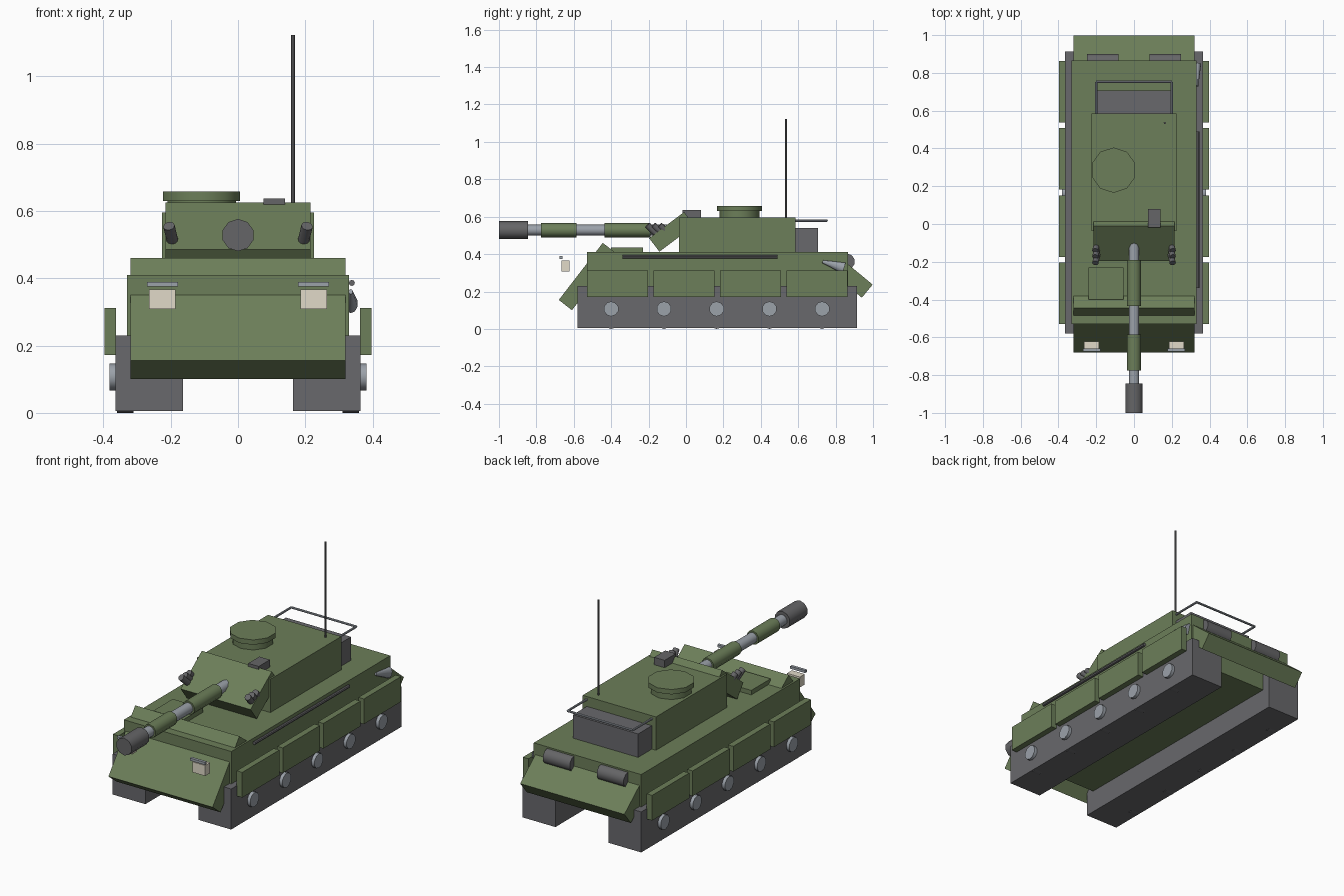
import bpy, bmesh, math
from mathutils import Vector

if "Cube" in bpy.data.objects:
    bpy.data.objects.remove(bpy.data.objects["Cube"])


def material(name, r, g, b):
    m = bpy.data.materials.new(name)
    m.diffuse_color = (r, g, b, 1)
    m.use_nodes = True
    m.node_tree.nodes["Principled BSDF"].inputs["Base Color"].default_value = m.diffuse_color
    return m


GREEN = material("olive_green", 0.15, 0.21, 0.10)
DARK = material("dark_grey", 0.13, 0.13, 0.135)
TRACK = material("track_grey", 0.14, 0.14, 0.15)
STEEL = material("steel", 0.33, 0.36, 0.40)
CREAM = material("lamp_cream", 0.75, 0.70, 0.58)


def finish(name, bm, mat, smooth=False):
    bmesh.ops.recalc_face_normals(bm, faces=bm.faces[:])
    me = bpy.data.meshes.new(name)
    bm.to_mesh(me)
    bm.free()
    ob = bpy.data.objects.new(name, me)
    bpy.context.collection.objects.link(ob)
    me.materials.append(mat)
    if smooth:
        bpy.ops.object.select_all(action='DESELECT')
        bpy.context.view_layer.objects.active = ob
        ob.select_set(True)
        bpy.ops.object.shade_smooth_by_angle(angle=math.radians(40))
    return ob


def slab(name, profile, x0, x1, mat):
    """Side profile of (y, z) points extruded along x."""
    bm = bmesh.new()
    face = bm.faces.new([bm.verts.new((x0, y, z)) for y, z in profile])
    out = bmesh.ops.extrude_face_region(bm, geom=[face])
    moved = [v for v in out["geom"] if isinstance(v, bmesh.types.BMVert)]
    bmesh.ops.translate(bm, verts=moved, vec=(x1 - x0, 0, 0))
    return finish(name, bm, mat)


def box(name, x0, x1, y0, y1, z0, z1, mat):
    return slab(name, [(y0, z0), (y1, z0), (y1, z1), (y0, z1)], x0, x1, mat)


def rod(name, a, b, r, mat, r2=None, sides=10):
    """Cylinder or cone from point a to point b."""
    a, b = Vector(a), Vector(b)
    d = b - a
    bm = bmesh.new()
    bmesh.ops.create_cone(bm, cap_ends=True, segments=sides, radius1=r,
                          radius2=r if r2 is None else r2, depth=d.length)
    # keep a corner of the polygon pointing up on lying cylinders
    rot = d.to_track_quat('Z', 'Y').to_matrix()
    bmesh.ops.rotate(bm, verts=bm.verts[:], cent=(0, 0, 0), matrix=rot)
    bmesh.ops.translate(bm, verts=bm.verts[:], vec=(a + b) / 2)
    return finish(name, bm, mat, True)


# Hull with sloped nose and tail plates
box("hull", -0.33, 0.33, -0.53, 0.865, 0.13, 0.41, GREEN)
slab("nose_plate", [(-0.68, 0.155), (-0.445, 0.46), (-0.374, 0.405), (-0.61, 0.10)],
     -0.32, 0.32, GREEN)
slab("tail_plate", [(0.998, 0.237), (0.83, 0.376), (0.773, 0.306), (0.94, 0.167)],
     -0.32, 0.32, GREEN)
box("driver_hatch", -0.24, -0.055, -0.40, -0.23, 0.40, 0.435, GREEN)

# Running gear, skirts, lamps, exhausts and smoke tubes on both sides
for s, side in ((-1, "left"), (1, "right")):
    box(f"track_{side}", s * 0.163, s * 0.364, -0.58, 0.913, 0.005, 0.23, TRACK)
    for i in range(5):
        y = -0.40 + 0.282 * i
        rod(f"road_wheel_{side}_{i}", (s * 0.31, y, 0.105), (s * 0.36, y, 0.105),
            0.105, TRACK)
        rod(f"hub_{side}_{i}", (s * 0.34, y, 0.107), (s * 0.382, y, 0.107), 0.04, STEEL)
    for i in range(4):
        y = -0.53 + 0.356 * i
        box(f"skirt_{side}_{i}", s * 0.363, s * 0.397, y, y + 0.326, 0.172, 0.312, GREEN)
    box(f"headlight_{side}", s * 0.185, s * 0.264, -0.665, -0.622, 0.308, 0.366, CREAM)
    box(f"headlight_guard_{side}", s * 0.178, s * 0.27, -0.676, -0.66, 0.375, 0.389, STEEL)
    rod(f"exhaust_{side}", (s * 0.083, 0.86, 0.36), (s * 0.248, 0.86, 0.36), 0.043, DARK)
    for i in range(3):
        y = -0.185 + 0.033 * i
        rod(f"smoke_tube_{side}_{i}", (s * 0.195, y + 0.022, 0.513),
            (s * 0.205, y - 0.022, 0.555), 0.017, DARK)

# Turret
box("turret", -0.225, 0.225, -0.037, 0.585, 0.40, 0.595, GREEN)
slab("turret_front", [(-0.197, 0.485), (-0.01, 0.625), (0.045, 0.553), (-0.142, 0.413)],
     -0.215, 0.215, GREEN)
box("stowage_bin", -0.2, 0.2, 0.57, 0.706, 0.405, 0.54, TRACK)
box("sight", 0.075, 0.14, -0.018, 0.08, 0.58, 0.636, DARK)
rod("cupola", (-0.108, 0.285, 0.58), (-0.108, 0.285, 0.632), 0.107, GREEN)
rod("cupola_lid", (-0.108, 0.285, 0.63), (-0.108, 0.285, 0.657), 0.12, GREEN)
rod("antenna", (0.163, 0.535, 0.58), (0.163, 0.535, 1.123), 0.006, DARK, sides=8)

# Rear rail
corners = [(-0.2, 0.575), (-0.2, 0.753), (0.2, 0.753), (0.2, 0.575)]
for i in range(3):
    rod(f"rail_{i}", (*corners[i], 0.579), (*corners[i + 1], 0.579), 0.006, STEEL, sides=8)

# Gun
for name, y0, y1, r, mat in (("barrel", -0.90, 0.0, 0.029, STEEL),
                             ("muzzle", -1.0, -0.845, 0.048, DARK),
                             ("sleeve_front", -0.775, -0.585, 0.038, GREEN),
                             ("sleeve_rear", -0.435, -0.19, 0.038, GREEN)):
    rod(name, (0, y0, 0.528), (0, y1, 0.528), r, mat)

# Shovel on the right side
rod("shovel_handle", (0.338, -0.34, 0.386), (0.338, 0.49, 0.386), 0.009, DARK, sides=8)
blade = rod("shovel_blade", (0, 0.845, 0.325), (0, 0.73, 0.36), 0.03, STEEL, 0.008)
blade.scale.x = 0.7
blade.location.x = 0.335
